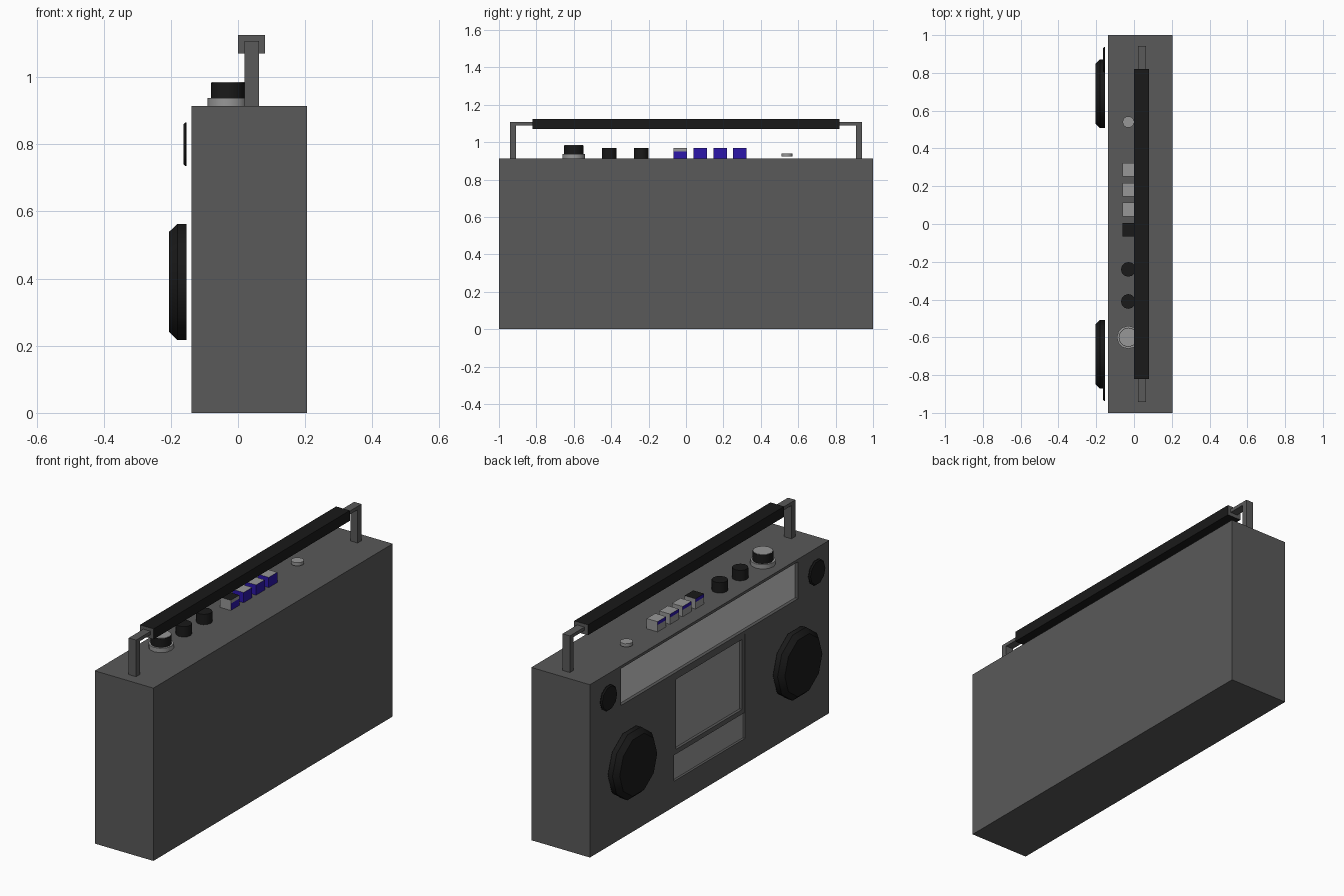
import bpy, bmesh, math
from mathutils import Vector

if "Cube" in bpy.data.objects:
    bpy.data.objects.remove(bpy.data.objects["Cube"])


def material(name, rgb):
    m = bpy.data.materials.new(name)
    m.diffuse_color = (*rgb, 1)
    m.use_nodes = True
    m.node_tree.nodes["Principled BSDF"].inputs["Base Color"].default_value = m.diffuse_color
    return m


CASE = material("case_grey", (0.1, 0.1, 0.1))
LIGHT = material("light_grey", (0.31, 0.31, 0.31))
PALE = material("pale_grey", (0.78, 0.78, 0.78))
BLACK = material("black", (0.01, 0.01, 0.01))
BLUE = material("blue", (0.025, 0.008, 0.4))


def make(name, bm, mat):
    bmesh.ops.recalc_face_normals(bm, faces=bm.faces)
    me = bpy.data.meshes.new(name)
    bm.to_mesh(me)
    bm.free()
    me.materials.append(mat)
    ob = bpy.data.objects.new(name, me)
    bpy.context.collection.objects.link(ob)
    return ob


def box(name, x, y, z, mat):
    """Box from (min, max) pairs."""
    bm = bmesh.new()
    bmesh.ops.create_cube(bm, size=1)
    for v in bm.verts:
        v.co = Vector([(a + b) / 2 + c * (b - a) for c, (a, b) in zip(v.co, (x, y, z))])
    return make(name, bm, mat)


def turned(name, origin, axis, profile, sides, mat):
    """Closed faceted disc; profile is (radius, distance along axis)."""
    bm = bmesh.new()
    rings = []
    for r, d in profile:
        ring = []
        for i in range(sides):
            a = 2 * math.pi * i / sides
            u, w = r * math.cos(a), r * math.sin(a)
            p = (u, w, d) if axis == "z" else (-d, u, w)
            ring.append(bm.verts.new(Vector(origin) + Vector(p)))
        rings.append(ring)
    for a, b in zip(rings, rings[1:]):
        for i in range(sides):
            j = (i + 1) % sides
            bm.faces.new((a[i], a[j], b[j], b[i]))
    bm.faces.new(rings[0])
    bm.faces.new(rings[-1])
    ob = make(name, bm, mat)
    bpy.ops.object.select_all(action="DESELECT")
    ob.select_set(True)
    bpy.context.view_layer.objects.active = ob
    bpy.ops.object.shade_smooth_by_angle(angle=math.radians(40))
    return ob


# Case with recesses for the tuner strip and the cassette bay
FRONT, TOP = -0.138, 0.914
case = box("case", (FRONT, 0.205), (-1, 1), (0, TOP), CASE)
for part, y, z in (("tuner", 0.74, (0.705, 0.9)), ("cassette", 0.297, (0.135, 0.688))):
    cutter = box(part + "_cutter", (-0.2, FRONT + 0.025), (-y, y), z, CASE)
    cutter.hide_render = True
    mod = case.modifiers.new(part + "_recess", "BOOLEAN")
    mod.operation = "DIFFERENCE"
    mod.solver = "EXACT"
    mod.object = cutter
    bpy.context.view_layer.objects.active = case
    bpy.ops.object.modifier_apply(modifier=mod.name)
    bpy.data.objects.remove(cutter)

# Panels inside the recesses
box("tuner_panel", (-0.12, -0.11), (-0.74, 0.74), (0.705, 0.9), PALE)
box("cassette_window", (-0.12, -0.11), (-0.275, 0.275), (0.295, 0.665), LIGHT)
box("cassette_lower_panel", (-0.125, -0.11), (-0.297, 0.297), (0.135, 0.27), LIGHT)

# Cassette door frame
for n, y, z in (("left", (0.275, 0.297), (0.27, 0.688)), ("right", (-0.297, -0.275), (0.27, 0.688)),
                ("top", (-0.275, 0.275), (0.665, 0.688)), ("bottom", (-0.275, 0.275), (0.27, 0.295))):
    box("door_frame_" + n, (-0.135, -0.11), y, z, CASE)

# Speakers and handle posts, mirrored left to right
for s, side in ((1, "left"), (-1, "right")):
    turned("woofer_" + side, (-0.153, s * 0.69, 0.39), "x",
           [(0.182, 0), (0.182, 0.027), (0.157, 0.052)], 10, BLACK)
    turned("tweeter_" + side, (-0.153, s * 0.87, 0.8), "x",
           [(0.068, 0), (0.068, 0.004), (0.062, 0.01)], 10, BLACK)
    box("handle_post_" + side, (0.02, 0.063), sorted((s * 0.91, s * 0.942)), (TOP, 1.108), CASE)
    box("handle_arm_" + side, (0.02, 0.063), sorted((s * 0.8, s * 0.91)), (1.09, 1.108), CASE)

# Handle grip with grey ends
grip = box("handle_grip", (0, 0.08), (-0.82, 0.82), (1.07, 1.125), BLACK)
grip.data.materials.append(CASE)
for f in grip.data.polygons:
    if abs(f.normal.y) > 0.5:
        f.material_index = 1

# Volume dial and small knobs
turned("dial_base", (-0.03, -0.6, TOP), "z", [(0.061, 0), (0.061, 0.023)], 12, LIGHT)
turned("dial", (-0.03, -0.6, TOP + 0.023), "z", [(0.051, 0), (0.051, 0.046)], 12, BLACK)
turned("dial_cap", (-0.03, -0.6, TOP + 0.069), "z", [(0.049, 0), (0.049, 0.002)], 12, LIGHT)
for i, y in enumerate((-0.41, -0.24)):
    turned(f"knob_{i + 1}", (-0.03, y, TOP), "z", [(0.039, 0), (0.039, 0.055)], 12, BLACK)


def paint_button(ob, first, upper):
    """Blue rear and right faces, blue strip on the upper front."""
    for m in (BLUE, BLACK):
        ob.data.materials.append(m)
    for f in ob.data.polygons:
        n = f.normal
        if n.x > 0.5:
            f.material_index = 0 if first and upper else 1
        elif n.y < -0.5:
            f.material_index = 0 if first else 1
        elif n.x < -0.5:
            f.material_index = 1 if upper else 0
        elif n.z > 0.5 and upper and first:
            f.material_index = 2


# Push buttons, each a body with a cap
for i, y in enumerate((-0.03, 0.077, 0.182, 0.287)):
    xs, ys = (-0.06, 0.004), (y - 0.036, y + 0.036)
    paint_button(box(f"push_button_{i + 1}", xs, ys, (TOP, 0.95), LIGHT), i == 0, False)
    paint_button(box(f"push_button_cap_{i + 1}", xs, ys, (0.95, 0.968), LIGHT), i == 0, True)

# Power button
turned("power_button", (-0.03, 0.54, 0.923), "z", [(0.031, 0), (0.031, 0.017)], 10, LIGHT)
